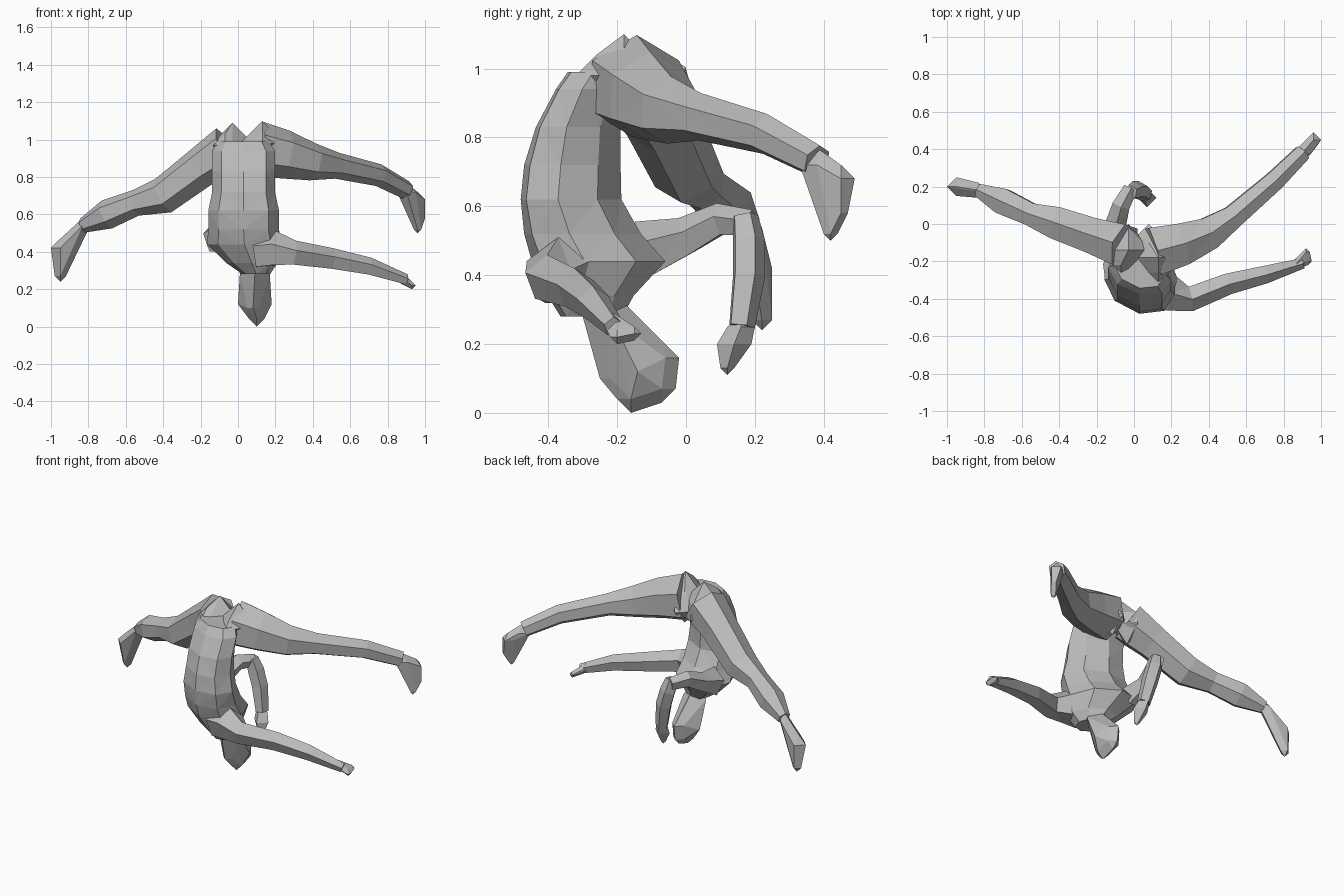
import bpy, bmesh, math
from mathutils import Vector

cube = bpy.data.objects.get("Cube")
if cube:
    bpy.data.objects.remove(cube)

grey = bpy.data.materials.new("clay grey")
grey.use_nodes = True
tone = (0.5, 0.5, 0.5, 1)
grey.diffuse_color = tone
grey.node_tree.nodes["Principled BSDF"].inputs["Base Color"].default_value = tone


def finish(bm, name):
    """Turn the working mesh into a flat-shaded, triangulated object."""
    bmesh.ops.recalc_face_normals(bm, faces=bm.faces[:])
    bmesh.ops.triangulate(bm, faces=bm.faces[:])
    mesh = bpy.data.meshes.new(name)
    bm.to_mesh(mesh)
    bm.free()
    mesh.materials.append(grey)
    part = bpy.data.objects.new(name, mesh)
    bpy.context.collection.objects.link(part)


def add_ring(bm, centre, side, up, sides):
    """Add one elliptical cross-section and return its vertices."""
    angles = [math.tau * i / sides + math.pi / 2 for i in range(sides)]
    return [bm.verts.new(centre + side * math.cos(a) + up * math.sin(a)) for a in angles]


def bridge(bm, rings):
    """Skin neighbouring rings and close both ends."""
    for lower, upper in zip(rings, rings[1:]):
        for i in range(len(lower)):
            bm.faces.new((lower[i - 1], lower[i], upper[i], upper[i - 1]))
    bm.faces.new(rings[0])
    bm.faces.new(rings[-1])


def limb(name, *sections, sides=6):
    """Loft along a path of (centre, radius) sections."""
    bm = bmesh.new()
    centres = [Vector(centre) for centre, radius in sections]
    first_direction = centres[1] - centres[0]
    side = first_direction.orthogonal()
    if first_direction.xy.length > abs(first_direction.z):
        side = first_direction.cross(Vector((0, 0, 1)))
    rings = []
    for k, (centre, radius) in enumerate(sections):
        before = centres[max(k - 1, 0)]
        after = centres[min(k + 1, len(centres) - 1)]
        along = (after - before).normalized()
        side = (side - along * side.dot(along)).normalized()
        up = side.cross(along)
        rings.append(add_ring(bm, centres[k], side * radius, up * radius, sides))
    bridge(bm, rings)
    finish(bm, name)


def block(name, *knobs):
    """Faceted solid wrapped around (centre, size) diamonds."""
    bm = bmesh.new()
    for centre, size in knobs:
        for axis in range(3):
            for sign in (-1, 1):
                corner = Vector(centre)
                corner[axis] += sign * size
                bm.verts.new(corner)
    bmesh.ops.convex_hull(bm, input=bm.verts[:])
    loose = [v for v in bm.verts if not v.link_faces]
    bmesh.ops.delete(bm, geom=loose, context="VERTS")
    finish(bm, name)


def torso(name, half_widths):
    """Stack twisted rings whose depth follows the arched spine and chest."""
    bm = bmesh.new()
    rings = []
    for height, half_width in half_widths.items():
        outer = (height - 0.62) ** 2 - 0.48
        chest = 0.13 * math.exp(-((height - 0.44) / 0.09) ** 2)
        inner = chest - 0.19 + max(0, height - 0.83) * 0.3
        lean = 0.03 + max(0, 0.45 - height) * 0.4
        centre = Vector((lean, (outer + inner) / 2, height))
        side = Vector((half_width, half_width * -0.2, 0))
        depth = Vector((0, (inner - outer) / 2, 0))
        rings.append(add_ring(bm, centre, side * 1.05, depth, 8))
    bridge(bm, rings)
    finish(bm, name)


# Torso, from the neck base up to the waist of the raised hips
torso("torso", {.28: .07, .34: .13, .44: .19, .52: .18, .62: .18,
                .72: .16, .83: .16, .94: .16, .99: .13})

# Hips with a cleft between them
block("left_hip", ((.13, -.18, .98), .12), ((.08, -.1, .91), .1), ((.13, -.26, .98), .06))
block("right_hip", ((-.03, -.14, .97), .12), ((-.03, -.1, .89), .1), ((-.07, -.22, .97), .06))

# Head hanging below the shoulders
block("head",
      ((.09, -.14, .12), .09), ((.1, -.07, .07), .04), ((.1, -.06, .16), .04),
      ((.08, -.22, .1), .03), ((.1, -.16, .04), .04), ((.09, -.22, .28), .08))

# Legs spread to the sides
limb("left_leg",
     ((.1, -.15, .95), .15), ((.25, -.11, .92), .13), ((.4, -.05, .88), .1),
     ((.53, .04, .86), .07), ((.75, .23, .81), .06), ((.9, .38, .73), .05))
limb("right_leg",
     ((-.05, -.12, .95), .13), ((-.2, -.07, .85), .11), ((-.4, 0, .7), .1),
     ((-.55, .05, .66), .07), ((-.7, .12, .6), .08), ((-.83, .18, .54), .04))

# Feet with toes pointing down
block("left_foot",
      ((.9, .38, .72), .05), ((.96, .45, .68), .04), ((.98, .45, .58), .02), ((.96, .42, .52), .02))
block("right_foot",
      ((-.83, .18, .54), .04), ((-.95, .2, .42), .05), ((-.95, .22, .27), .03))

# Left arm stretched sideways, ending in a small hand
limb("left_arm",
     ((.1, -.35, .4), .1), ((.2, -.37, .41), .1), ((.3, -.4, .39), .07),
     ((.5, -.32, .36), .06), ((.7, -.27, .32), .05), ((.9, -.21, .25), .03), sides=5)
block("left_hand",
      ((.87, -.21, .26), .03), ((.93, -.2, .22), .02), ((.92, -.15, .23), .02))

# Right arm reaching back, bent down at the elbow
limb("right_upper_arm",
     ((-.1, -.12, .47), .09), ((-.1, 0, .51), .06), ((-.07, .1, .56), .05),
     ((-.02, .19, .55), .04), sides=5)
limb("right_forearm",
     ((-.02, .17, .57), .04), ((0, .18, .5), .05), ((.03, .18, .4), .05),
     ((.06, .16, .25), .04), sides=5)
block("right_hand",
      ((.06, .16, .25), .04), ((.07, .14, .2), .05), ((.08, .12, .13), .02))
